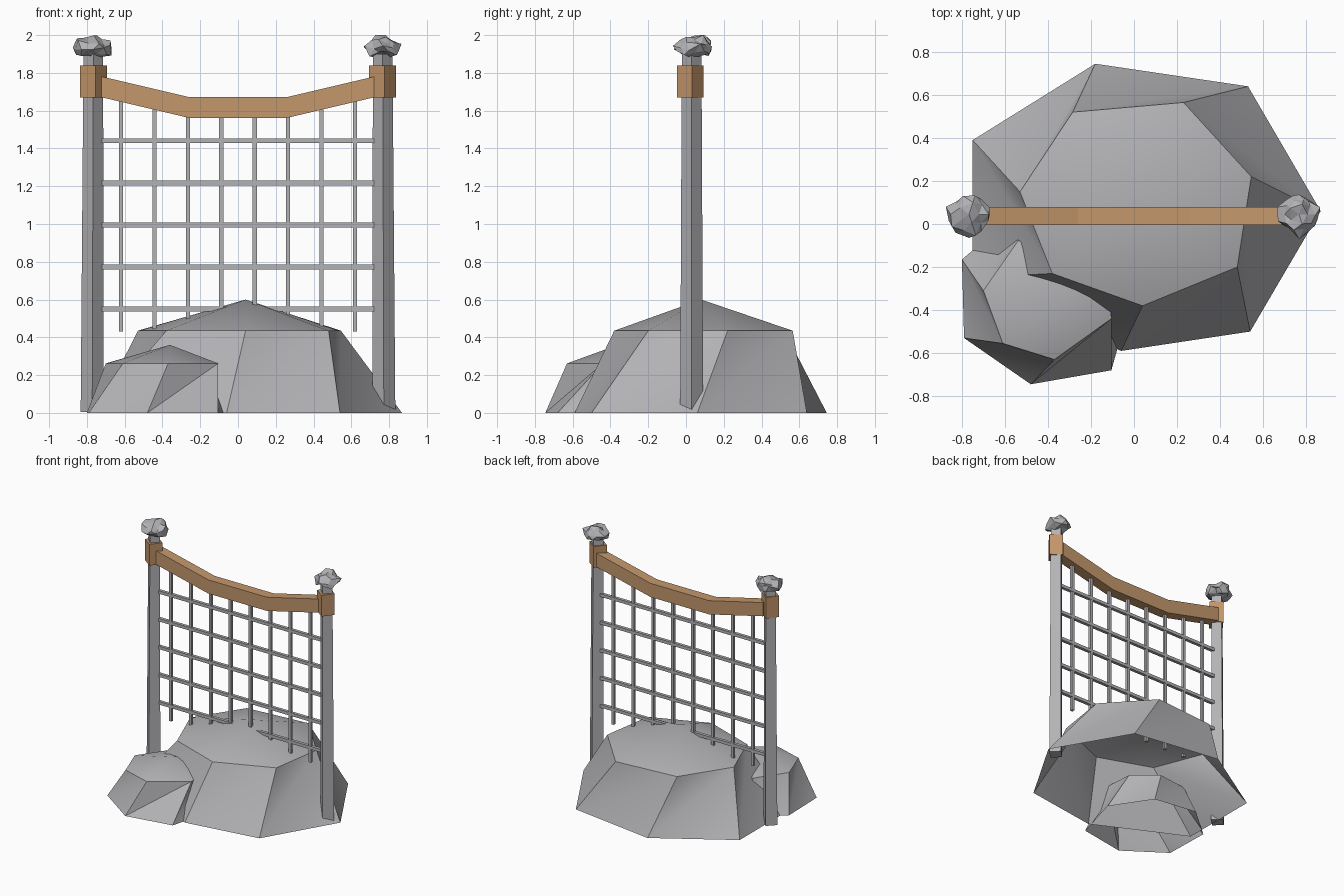
import bpy, bmesh, math, random
from mathutils import Vector

cube = bpy.data.objects.get("Cube")
if cube:
    bpy.data.objects.remove(cube, do_unlink=True)


def make_material(name, colour):
    m = bpy.data.materials.new(name)
    m.use_nodes = True
    m.diffuse_color = (*colour, 1)
    m.node_tree.nodes["Principled BSDF"].inputs["Base Color"].default_value = (*colour, 1)
    return m


STONE = make_material("stone grey", (0.45, 0.45, 0.47))
WOOD = make_material("warm wood", (0.55, 0.31, 0.15))


def finish(name, bm, mat, smooth=None):
    mesh = bpy.data.meshes.new(name)
    bm.to_mesh(mesh)
    bm.free()
    mesh.materials.append(mat)
    ob = bpy.data.objects.new(name, mesh)
    bpy.context.collection.objects.link(ob)
    if smooth:
        bpy.ops.object.select_all(action='DESELECT')
        ob.select_set(True)
        bpy.context.view_layer.objects.active = ob
        bpy.ops.object.shade_smooth_by_angle(angle=math.radians(smooth))
    return ob


def square_rod(name, a, b, r1, r2, mat, turn):
    """Four-sided prism from a to b; turn 0 puts its corners on the axes."""
    a, b = Vector(a), Vector(b)
    bm = bmesh.new()
    bmesh.ops.create_cone(bm, cap_ends=True, segments=4, radius1=r1,
                          radius2=r2, depth=(b - a).length)
    c, s = math.cos(math.radians(turn)), math.sin(math.radians(turn))
    spin = Vector((0, 0, 1)).rotation_difference(b - a)
    for v in bm.verts:
        x, y, z = v.co
        v.co = spin @ Vector((c * x - s * y, s * x + c * y, z)) + (a + b) / 2
    return finish(name, bm, mat)


def boulder(name, base, shoulder, height, apex):
    """Open faceted dome: ground ring, shoulder ring and a peak."""
    bm = bmesh.new()
    low = [bm.verts.new((x, y, 0)) for x, y in base]
    high = [bm.verts.new((x, y, height)) for x, y in shoulder]
    tip = bm.verts.new(apex)
    n = len(low)
    for i in range(n):
        j = (i + 1) % n
        bm.faces.new((low[i], low[j], high[j]))
        bm.faces.new((low[i], high[j], high[i]))
        bm.faces.new((high[i], high[j], tip))
    return finish(name, bm, STONE, 42)


# Boulders
boulder("large_boulder",
        [(.868, .06), (.53, .64), (-.18, .745), (-.75, .39),
         (-.75, -.25), (-.06, -.59), (.54, -.5)],
        [(.545, .22), (.23, .565), (-.285, .52), (-.53, .15),
         (-.38, -.23), (.04, -.38), (.48, -.2)],
        .435, (.04, .08, .6))
boulder("small_boulder",
        [(-.8, -.165), (-.79, -.53), (-.48, -.745), (-.105, -.68),
         (0, -.3), (-.2, 0), (-.55, .05)],
        [(-.7, -.31), (-.61, -.555), (-.37, -.63), (-.105, -.44),
         (-.12, -.2), (-.3, -.05), (-.54, -.08)],
        .262, (-.36, -.36, .36))

# Posts, wooden collars and crumpled stone finials
for side, sx in (("right", -1), ("left", 1)):
    square_rod(side + "_post", (sx * .772, .03, .005), (sx * .766, .03, 1.9),
               .061, .052, STONE, 0)
    square_rod(side + "_collar", (sx * .765, .023, 1.67), (sx * .765, .023, 1.84),
               .071, .071, WOOD, 8)

    rng = random.Random(11 + sx)
    bm = bmesh.new()
    bmesh.ops.create_icosphere(bm, subdivisions=2, radius=1)
    for v in bm.verts:
        p = v.co * rng.uniform(.72, 1.12)
        # widest a little below the middle
        z = 1.937 + p.z * .066 + rng.uniform(-.018, .018)
        v.co = Vector((sx * .767 + p.x * .103, .045 + p.y * .103,
                       min(2.0, max(1.885, z))))
    top = max(bm.verts, key=lambda v: v.co.z)
    top.co.z = 2.0
    finish(side + "_finial", bm, STONE)

# Sagging top beam
BEAM = [(-.74, 1.785), (-.26, 1.672), (.26, 1.672), (.74, 1.785)]
bm = bmesh.new()
rings = []
for x, z in BEAM:
    rings.append([bm.verts.new((x, y, z - d)) for y, d in
                  ((-.005, 0), (-.005, .11), (.078, .11), (.078, 0))])
for a, b in zip(rings, rings[1:]):
    for i in range(4):
        j = (i + 1) % 4
        bm.faces.new((a[i], a[j], b[j], b[i]))
bm.faces.new(rings[0])
bm.faces.new(rings[-1][::-1])
bmesh.ops.recalc_face_normals(bm, faces=bm.faces)
finish("top_beam", bm, WOOD)

# Grid of square bars
for i in range(8):
    x = (i - 3.5) * .177
    top = 1.58 + max(0, abs(x) - .26) * .23
    square_rod(f"upright_bar_{i + 1}", (x, .035, .43), (x, .035, top),
               .0155, .0155, STONE, 45)
for i in range(5):
    z = .55 + i * .2225
    square_rod(f"cross_bar_{i + 1}", (-.74, .035, z), (.74, .035, z),
               .0175, .0175, STONE, 45)
